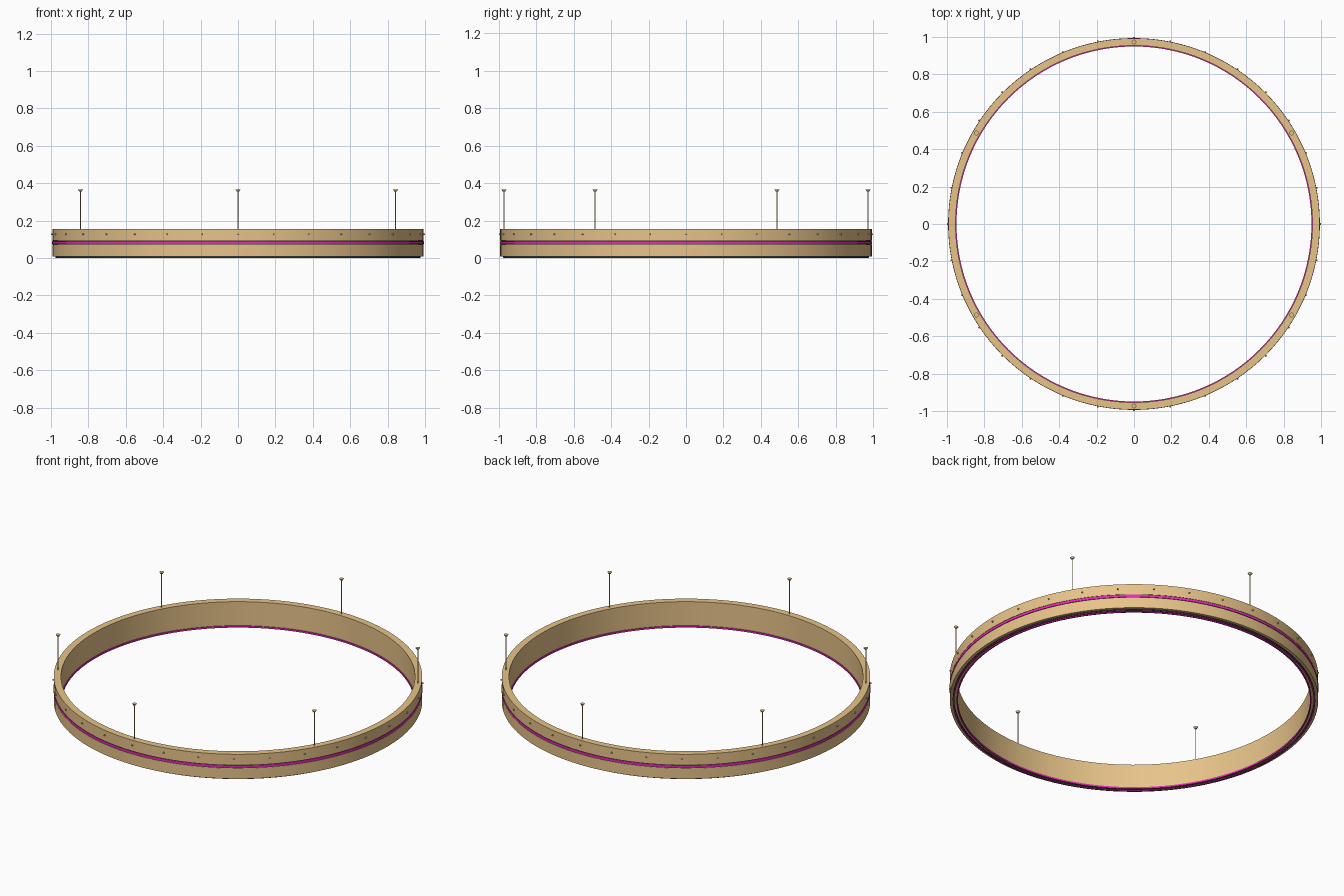
import bpy, math
from mathutils import Vector

cube = bpy.data.objects.get("Cube")
if cube:
    bpy.data.objects.remove(cube)


def material(name, colour):
    m = bpy.data.materials.new(name)
    m.use_nodes = True
    m.diffuse_color = (*colour, 1)
    m.node_tree.nodes["Principled BSDF"].inputs["Base Color"].default_value = (*colour, 1)
    return m


BRASS = material("warm brass", (0.80, 0.55, 0.25))
MAGENTA = material("magenta light", (0.78, 0.025, 0.45))
DARK = material("dark channel", (0.03, 0.025, 0.03))
SEGMENTS = 128


def finish(obj, mat):
    obj.data.materials.append(mat)
    bpy.ops.object.select_all(action="DESELECT")
    obj.select_set(True)
    bpy.context.view_layer.objects.active = obj
    bpy.ops.object.shade_smooth_by_angle(angle=math.radians(35))
    return obj


def ring(name, profile, mat):
    """Revolve a closed (radius, height) profile about z."""
    n = len(profile)
    verts, faces = [], []
    for i in range(SEGMENTS):
        a = math.tau * i / SEGMENTS
        verts += [(r * math.cos(a), r * math.sin(a), z) for r, z in profile]
        j = (i + 1) % SEGMENTS
        for k in range(n):
            l = (k + 1) % n
            faces.append((i * n + k, j * n + k, j * n + l, i * n + l))
    mesh = bpy.data.meshes.new(name)
    mesh.from_pydata(verts, [], faces)
    obj = bpy.data.objects.new(name, mesh)
    bpy.context.collection.objects.link(obj)
    return finish(obj, mat)


def box_ring(name, inner, outer, low, high, mat):
    return ring(name, [(inner, low), (outer, low), (outer, high), (inner, high)], mat)


def rod(name, start, end, r1, r2, sides, mat):
    start, end = Vector(start), Vector(end)
    axis = end - start
    bpy.ops.mesh.primitive_cone_add(
        vertices=sides, radius1=r1, radius2=r2, depth=axis.length,
        location=(start + end) / 2, rotation=axis.to_track_quat("Z", "Y").to_euler())
    obj = bpy.context.object
    obj.name = name
    return finish(obj, mat)


# Main hoop with a shallow groove round the outside
ring("hoop", [(0.954, 0.009), (0.993, 0.009), (0.993, 0.072), (0.989, 0.072),
              (0.989, 0.092), (0.993, 0.092), (0.993, 0.155), (0.954, 0.155)], BRASS)

# Outer light band seated in its dark groove
box_ring("outer_groove_lining", 0.988, 0.991, 0.072, 0.092, DARK)
box_ring("outer_light_band", 0.988, 0.994, 0.075, 0.089, MAGENTA)

# Underside: brass face between an inner light and an outer light in a dark channel
box_ring("outer_underside_channel", 0.968, 0.977, 0.002, 0.010, DARK)
box_ring("outer_underside_light", 0.969, 0.976, 0.0, 0.003, MAGENTA)
box_ring("inner_light_band", 0.949, 0.956, 0.003, 0.013, MAGENTA)

# Rivets round the upper wall
for i in range(32):
    a = math.tau * i / 32
    c, s = math.cos(a), math.sin(a)
    rod("rivet", (0.988 * c, 0.988 * s, 0.126), (c, s, 0.126), 0.005, 0.004, 8, BRASS)

# Suspension rods with flared caps
for i in range(6):
    a = math.tau * (i + 0.5) / 6
    x, y = 0.973 * math.cos(a), 0.973 * math.sin(a)
    rod("hanger_rod", (x, y, 0.15), (x, y, 0.36), 0.0025, 0.0025, 8, BRASS)
    rod("hanger_cap", (x, y, 0.356), (x, y, 0.365), 0.007, 0.013, 12, BRASS)
